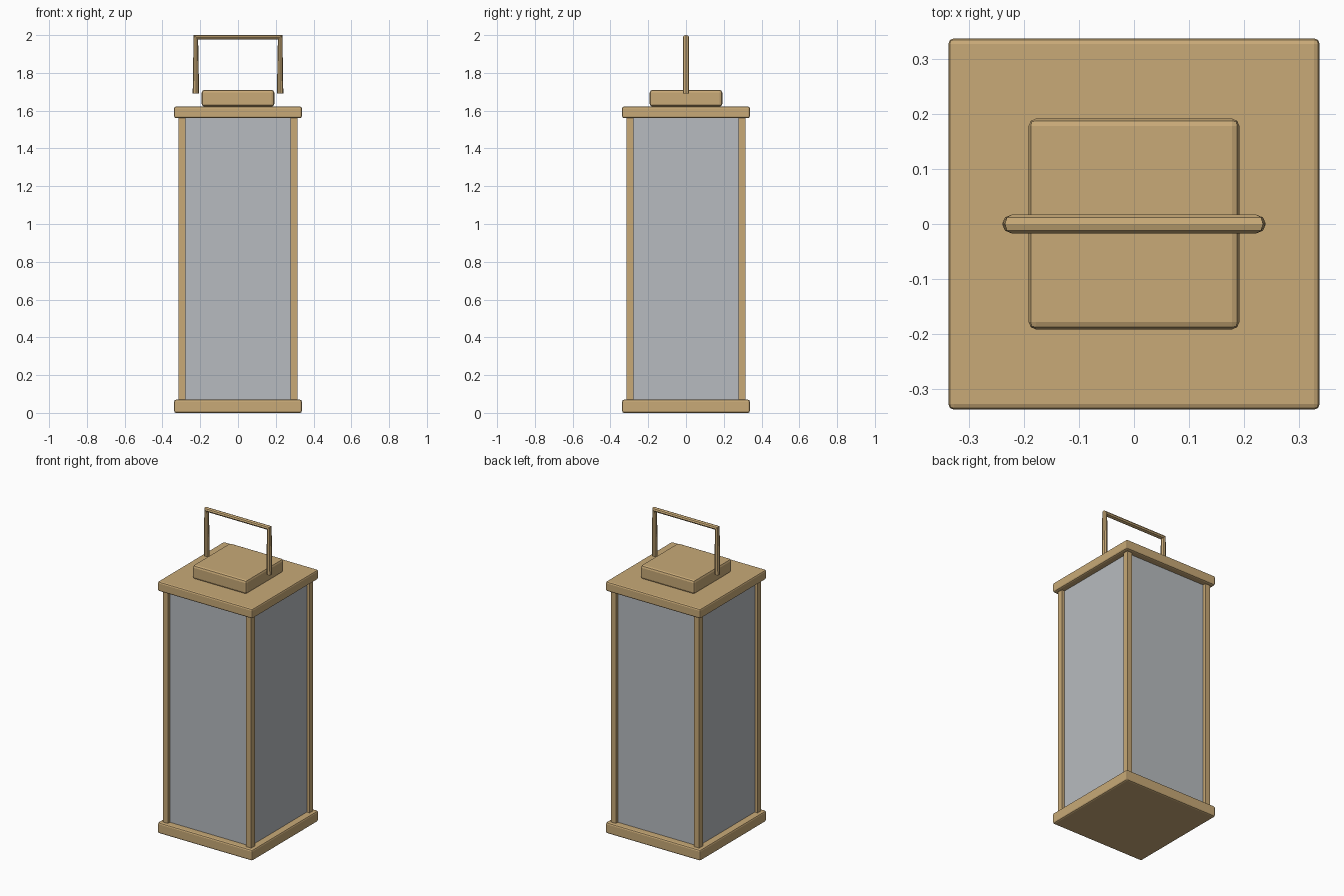
import bpy
import bmesh
from mathutils import Matrix, Vector

cube = bpy.data.objects.get("Cube")
if cube:
    bpy.data.objects.remove(cube, do_unlink=True)


def make_material(name, rgb):
    mat = bpy.data.materials.new(name)
    mat.use_nodes = True
    color = (*rgb, 1.0)
    mat.diffuse_color = color
    mat.node_tree.nodes["Principled BSDF"].inputs["Base Color"].default_value = color
    return mat


wood = make_material("tan_wood", (0.58, 0.40, 0.185))
glass = make_material("grey_glass", (0.475, 0.50, 0.525))


def add_object(name, data, mat):
    obj = bpy.data.objects.new(name, data)
    data.materials.append(mat)
    bpy.context.collection.objects.link(obj)
    return obj


def box(name, half, z0, z1, mat, x=0.0, y=0.0, bevel=0.0):
    """Square upright block, with optional rounded edges."""
    bm = bmesh.new()
    bmesh.ops.create_cube(bm, size=1.0)
    bmesh.ops.transform(bm, verts=bm.verts, matrix=Matrix.LocRotScale(
        Vector((x, y, (z0 + z1) / 2)), None, Vector((2 * half, 2 * half, z1 - z0))))
    mesh = bpy.data.meshes.new(name)
    bm.to_mesh(mesh)
    bm.free()
    obj = add_object(name, mesh, mat)
    if bevel:
        mod = obj.modifiers.new("rounded_edges", "BEVEL")
        mod.width = bevel
        mod.segments = 2
    return obj


# Base, roof slab and raised cap
box("base", 0.338, 0.0, 0.07, wood, bevel=0.01)
box("roof", 0.338, 1.56, 1.622, wood, bevel=0.01)
box("cap", 0.192, 1.622, 1.71, wood, bevel=0.014)

# Four corner posts around the glass
for side, sx in (("left", 1), ("right", -1)):
    for end, sy in (("front", -1), ("back", 1)):
        box(f"{end}_{side}_post", 0.018, 0.065, 1.565, wood, 0.297 * sx, 0.297 * sy)
box("glass_panes", 0.295, 0.065, 1.565, glass)

# Square-cornered carrying handle, swept with an eight-sided section
curve = bpy.data.curves.new("handle_path", "CURVE")
curve.dimensions = "3D"
curve.bevel_depth = 0.017
curve.bevel_resolution = 2
curve.use_fill_caps = True
spline = curve.splines.new("POLY")
path = [(-0.223, 1.69), (-0.223, 1.988), (0.223, 1.988), (0.223, 1.69)]
spline.points.add(len(path) - 1)
for point, (x, z) in zip(spline.points, path):
    point.co = (x, 0, z, 1)
spline.use_smooth = False
sweep = bpy.data.objects.new("handle_path", curve)
bpy.context.collection.objects.link(sweep)
bpy.context.view_layer.update()
depsgraph = bpy.context.evaluated_depsgraph_get()
handle_mesh = bpy.data.meshes.new_from_object(sweep.evaluated_get(depsgraph))
bpy.data.objects.remove(sweep, do_unlink=True)
handle_mesh.materials.clear()
add_object("handle", handle_mesh, wood)
